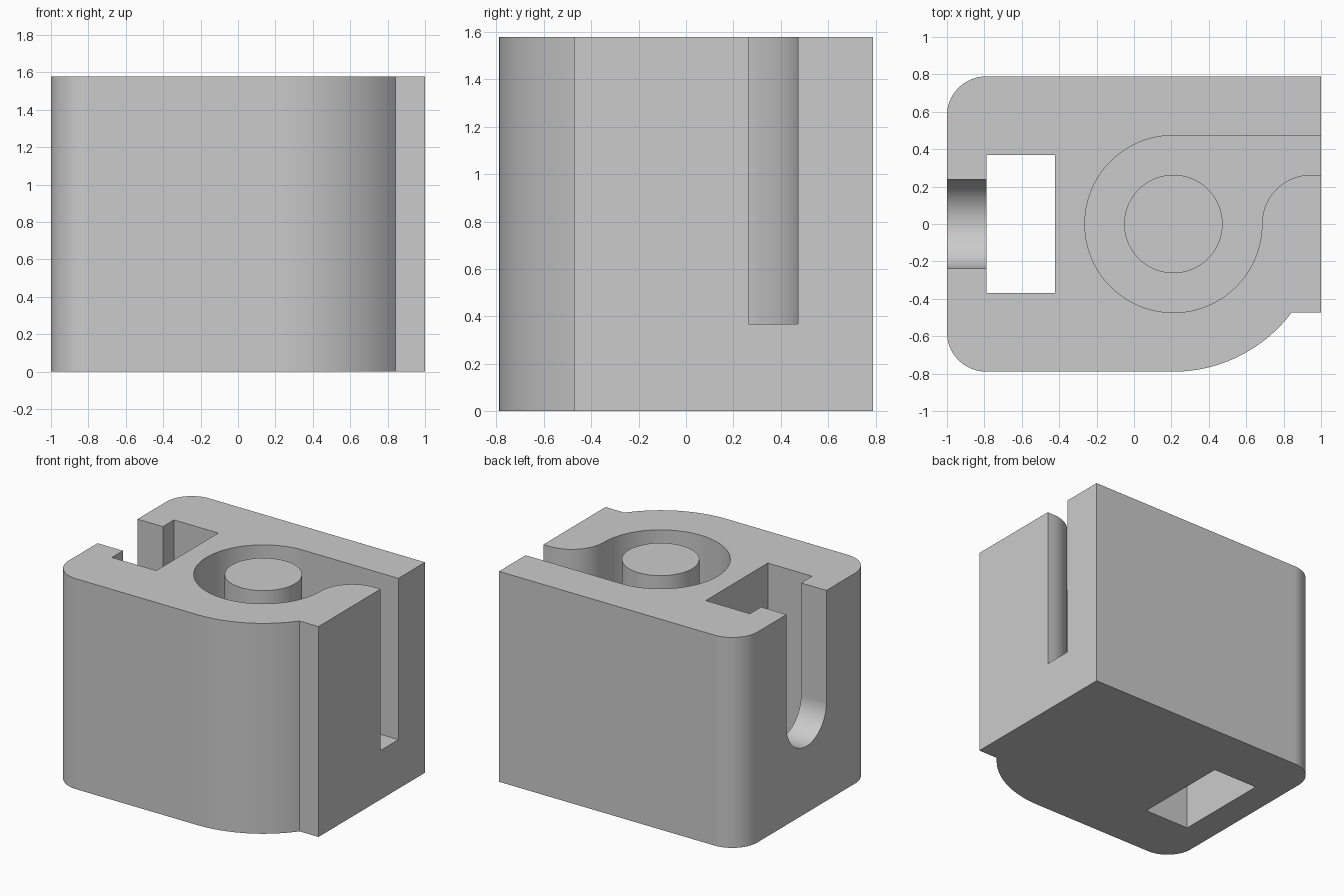
import bpy, bmesh, math
from mathutils import Matrix

if "Cube" in bpy.data.objects:
    bpy.data.objects.remove(bpy.data.objects["Cube"])

U = 2 / 38            # design unit
TOP = 30 * U
FLOOR = 7 * U         # floor of the curved groove
HUB = 4               # x of the post centre, in units


def arc(cx, cy, r, start, end, steps=24):
    """Points along an arc, angles in degrees."""
    angles = [math.radians(start + (end - start) * i / steps) for i in range(steps + 1)]
    return [(cx + r * math.cos(a), cy + r * math.sin(a)) for a in angles]


def prism(name, outline, z0, z1, frame=Matrix()):
    """Extrude a closed outline (in units) from z0 to z1."""
    bm = bmesh.new()
    face = bm.faces.new([bm.verts.new((x * U, y * U, z0)) for x, y in outline])
    out = bmesh.ops.extrude_face_region(bm, geom=[face])
    verts = [g for g in out["geom"] if isinstance(g, bmesh.types.BMVert)]
    bmesh.ops.translate(bm, verts=verts, vec=(0, 0, z1 - z0))
    bm.transform(frame)
    bmesh.ops.recalc_face_normals(bm, faces=bm.faces)
    mesh = bpy.data.meshes.new(name)
    bm.to_mesh(mesh)
    bm.free()
    obj = bpy.data.objects.new(name, mesh)
    bpy.context.collection.objects.link(obj)
    return obj


def cut(target, cutter):
    """Subtract the cutter and discard it."""
    mod = target.modifiers.new("cut", "BOOLEAN")
    mod.operation = "DIFFERENCE"
    mod.solver = "EXACT"
    mod.object = cutter
    bpy.context.view_layer.objects.active = target
    bpy.ops.object.modifier_apply(modifier=mod.name)
    bpy.data.objects.remove(cutter)


# Main block: rounded left corners, bulged front, stepped front corner
step = math.degrees(math.asin(9 / 15))
block = prism("block",
              [(19, 15)] + arc(-15, 11, 4, 90, 180) + arc(-15, -11, 4, 180, 270)
              + arc(HUB, 0, 15, -90, -step) + [(19, -9)], 0, TOP)

# Groove round the central post, leaving through the side
groove = prism("groove_cutter",
               [(21, 9)] + arc(HUB, 0, 9, 90, 360, 72)
               + arc(18, 0, 5, 180, 90)[1:] + [(21, 5)], FLOOR, TOP + U)
post = prism("post_cutter", arc(HUB, 0, 5, 0, 360, 72)[:-1], 0, TOP + 2 * U)
cut(groove, post)
cut(block, groove)

# Rectangular through pocket
pocket = prism("pocket_cutter", [(-15, -7), (-8, -7), (-8, 7), (-15, 7)], -U, TOP + U)
cut(block, pocket)

# Round-bottomed slot from the side into the pocket; outline is drawn in (y, z)
to_side = Matrix(((0, 0, 1, 0), (1, 0, 0, 0), (0, 1, 0, 0), (0, 0, 0, 1)))
slot = prism("slot_cutter", arc(0, 14, 4.5, 180, 360, 36) + [(4.5, 31), (-4.5, 31)],
             -20 * U, -13 * U, to_side)
cut(block, slot)

# Material
grey = bpy.data.materials.new("light grey")
grey.use_nodes = True
colour = (0.6, 0.6, 0.6, 1)
grey.diffuse_color = colour
grey.node_tree.nodes["Principled BSDF"].inputs["Base Color"].default_value = colour
block.data.materials.clear()
block.data.materials.append(grey)
for poly in block.data.polygons:
    poly.material_index = 0

# Smooth curves, crisp edges
bpy.ops.object.select_all(action="DESELECT")
block.select_set(True)
bpy.context.view_layer.objects.active = block
bpy.ops.object.shade_smooth_by_angle(angle=math.radians(30))
weighted = block.modifiers.new("weighted_normals", "WEIGHTED_NORMAL")
weighted.keep_sharp = True
